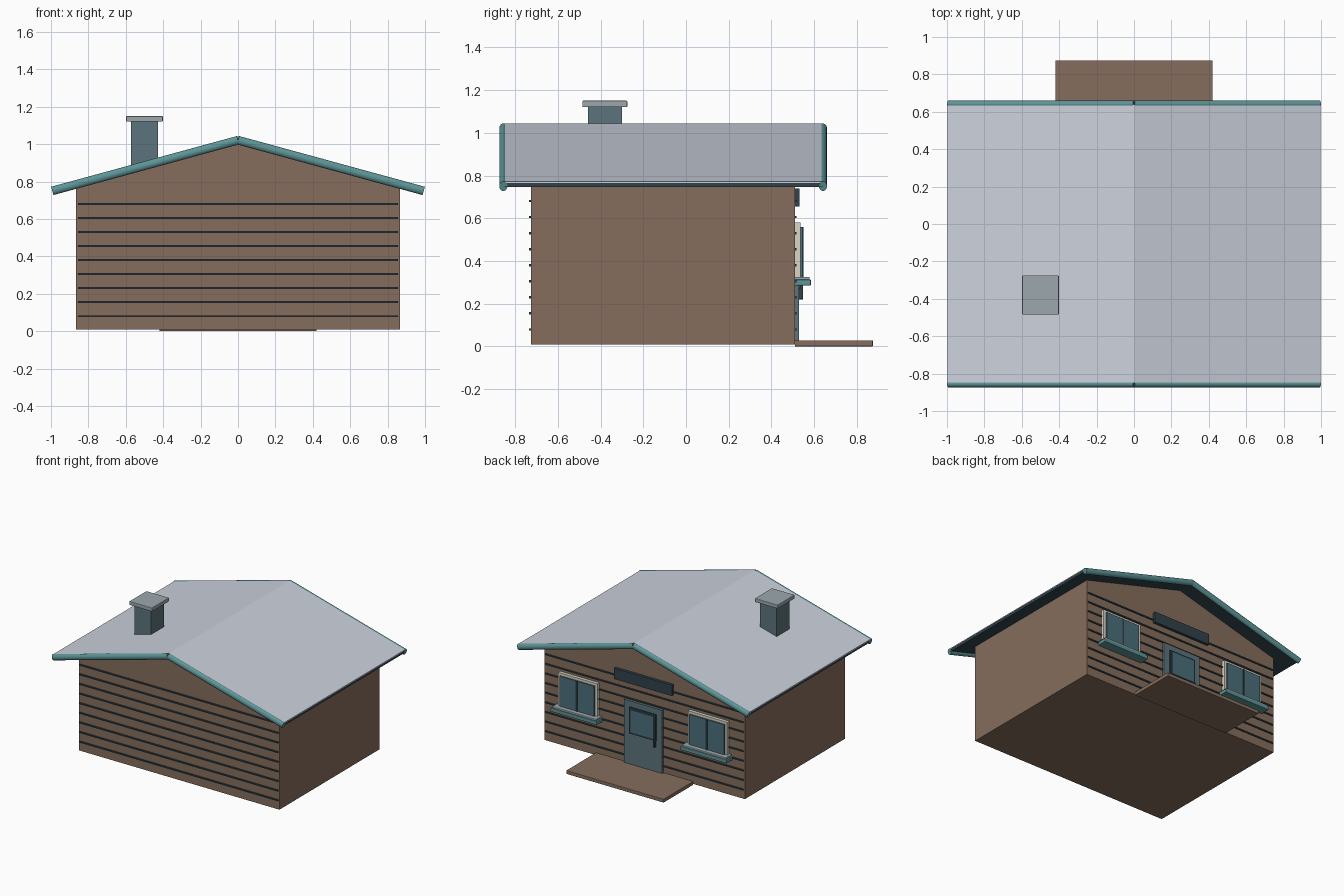
import bpy, bmesh, math
from mathutils import Vector

if "Cube" in bpy.data.objects:
    bpy.data.objects.remove(bpy.data.objects["Cube"])


def material(name, r, g, b):
    m = bpy.data.materials.new(name)
    m.diffuse_color = (r, g, b, 1)
    m.use_nodes = True
    m.node_tree.nodes["Principled BSDF"].inputs["Base Color"].default_value = m.diffuse_color
    return m


WOOD = material("wood", 0.24, 0.155, 0.11)
SNOW = material("pale_roof", 0.60, 0.64, 0.72)
DARK = material("dark_slate", 0.03, 0.055, 0.07)
SLATE = material("slate", 0.11, 0.175, 0.20)
TEAL = material("teal", 0.11, 0.30, 0.31)
GLASS = material("glass", 0.07, 0.16, 0.20)
CREAM = material("cream", 0.70, 0.66, 0.56)
GREY = material("light_grey", 0.33, 0.39, 0.42)


def finish(name, bm, mat):
    bmesh.ops.recalc_face_normals(bm, faces=bm.faces)
    me = bpy.data.meshes.new(name)
    bm.to_mesh(me)
    bm.free()
    me.materials.append(mat)
    ob = bpy.data.objects.new(name, me)
    bpy.context.collection.objects.link(ob)
    return ob


def box(name, x, y, z, mat, bevel=0):
    """Box from (min, max) pairs on each axis."""
    bm = bmesh.new()
    bmesh.ops.create_cube(bm, size=1)
    for v in bm.verts:
        v.co = Vector([sum(r) / 2 + c * (r[1] - r[0]) for r, c in zip((x, y, z), v.co)])
    ob = finish(name, bm, mat)
    if bevel:
        mod = ob.modifiers.new("bevel", 'BEVEL')
        mod.width = bevel
        mod.segments = 2
    return ob


def prism(name, profile, y0, y1, mat):
    """Extrude an (x, z) profile from y0 to y1."""
    bm = bmesh.new()
    face = bm.faces.new([bm.verts.new((x, y0, z)) for x, z in profile])
    out = bmesh.ops.extrude_face_region(bm, geom=[face])
    verts = [g for g in out["geom"] if isinstance(g, bmesh.types.BMVert)]
    bmesh.ops.translate(bm, verts=verts, vec=(0, y1 - y0, 0))
    return finish(name, bm, mat)


SLOPE = 0.273  # roof fall per unit of x
FRONT = 0.51   # wall plane carrying the door

# Walls with gables at both ends
prism("walls", [(-0.865, 0.008), (0.865, 0.008), (0.865, 0.78), (0, 1.015), (-0.865, 0.78)],
      -0.725, FRONT, WOOD)

# Siding battens on both gable walls
for i in range(9):
    z = 0.08 + i * 0.075
    box(f"back_batten_{i}", (-0.855, 0.855), (-0.734, -0.72), (z - 0.005, z + 0.005), DARK)
    box(f"door_wall_batten_{i}", (-0.855, 0.855), (0.505, 0.518), (z - 0.005, z + 0.005), DARK)


# Roof: dark deck under a thin pale covering
def roof_layer(name, top, bottom, half, mat):
    drop = SLOPE * half
    prism(name, [(-half, top - drop), (0, top), (half, top - drop),
                 (half, bottom - drop), (0, bottom), (-half, bottom - drop)], -0.85, 0.64, mat)


roof_layer("roof_deck", 1.037, 1.017, 0.993, DARK)
roof_layer("roof_covering", 1.043, 1.036, 0.996, SNOW)

# Rounded verge trims along the sloping edges
length = 0.993 * math.hypot(1, SLOPE)
for y, end in ((-0.855, "back"), (0.641, "door_side")):
    for s, side in ((-1, "left"), (1, "right")):
        bpy.ops.mesh.primitive_cylinder_add(vertices=24, radius=1, depth=length,
                                            location=(s * 0.4965, y, 1.021 - SLOPE * 0.4965))
        trim = bpy.context.object
        trim.name = f"{end}_trim_{side}"
        trim.scale = (0.023, 0.019, 1)
        trim.rotation_euler = (0, math.pi / 2 + s * math.atan(SLOPE), 0)
        trim.data.materials.append(TEAL)
        bpy.ops.object.shade_smooth_by_angle()

# Chimney
box("chimney", (-0.572, -0.428), (-0.458, -0.30), (0.82, 1.122), SLATE)
box("chimney_cap", (-0.598, -0.402), (-0.485, -0.275), (1.12, 1.15), GREY, 0.004)

# Porch slab
box("porch", (-0.42, 0.42), (FRONT, 0.875), (0, 0.028), WOOD, 0.003)

# Door with glazed panel and handle
box("door", (-0.165, 0.165), (0.505, 0.53), (0.01, 0.52), SLATE)
box("door_pane_frame", (-0.115, 0.115), (0.525, 0.538), (0.27, 0.475), DARK)
box("door_pane", (-0.1, 0.1), (0.53, 0.543), (0.285, 0.46), GLASS)
box("door_handle", (-0.112, -0.098), (0.525, 0.548), (0.22, 0.285), DARK, 0.003)

# Windows either side of the door
for cx, side in ((-0.56, "left"), (0.56, "right")):
    box(f"window_frame_{side}", (cx - 0.17, cx + 0.17), (0.505, 0.535), (0.30, 0.58), CREAM)
    box(f"window_glass_{side}", (cx - 0.15, cx + 0.15), (0.53, 0.546), (0.32, 0.56), GLASS)
    box(f"window_mullion_{side}", (cx - 0.007, cx + 0.007), (0.54, 0.55), (0.32, 0.56), DARK)
    box(f"window_sill_{side}", (cx - 0.2, cx + 0.2), (0.505, 0.585), (0.285, 0.313), TEAL, 0.004)
    box(f"sill_top_{side}", (cx - 0.19, cx + 0.19), (0.505, 0.579), (0.311, 0.326), GREY, 0.004)

# Plain board above the door
box("name_board", (-0.25, 0.25), (0.505, 0.532), (0.656, 0.74), DARK)
